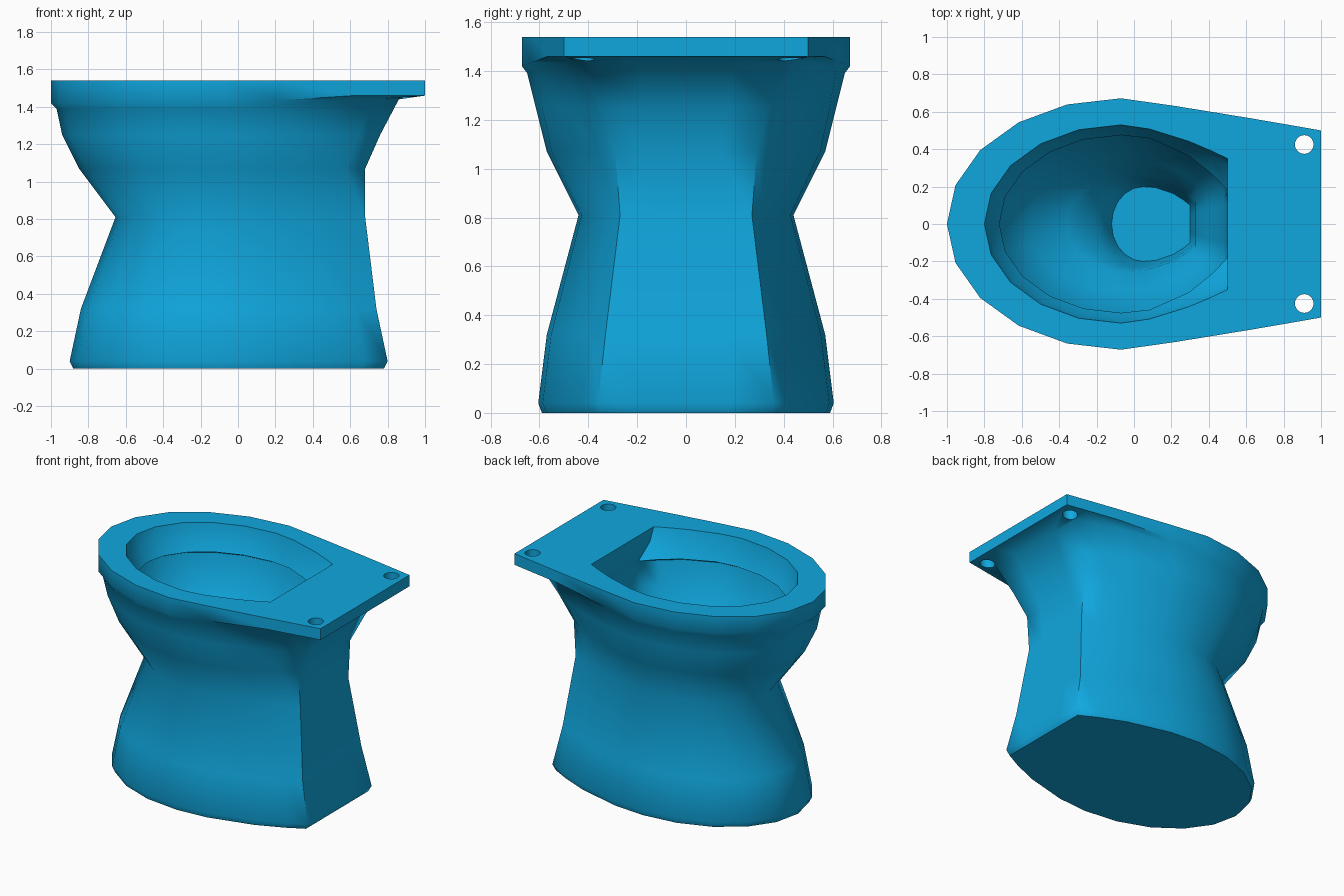
import bpy, bmesh
from math import sin, cos, pi

cube = bpy.data.objects.get("Cube")
if cube:
    bpy.data.objects.remove(cube, do_unlink=True)

# Single glazed colour
glaze = bpy.data.materials.new("blue_glaze")
glaze.use_nodes = True
blue = (0.005, 0.39, 0.74, 1)
glaze.diffuse_color = blue
glaze.node_tree.nodes["Principled BSDF"].inputs["Base Color"].default_value = blue


def outline(front, back, width, corner, power, mid):
    """Egg-shaped outline: elliptical nose towards -x, flat end at +x."""
    half = [(mid - (mid - front) * cos(i * pi / 10), width * sin(i * pi / 10))
            for i in range(6)]
    for t in (0.27, 0.64, 0.86, 1):
        half.append((mid + (back - mid) * t, width - (width - corner) * t ** power))
    half += [(back, corner / 2), (back, 0)]
    return half + [(x, -y) for x, y in half[-2:0:-1]]


# Sections: height, rise at back, front x, back x, half width, back corner y, power, widest x
sections = [
    # Pedestal
    (0.00, 0, -0.88, 0.78, 0.59, 0.35, 2, -0.07),
    (0.04, 0, -0.90, 0.80, 0.605, 0.36, 2, -0.07),
    (0.32, 0, -0.84, 0.74, 0.57, 0.33, 2, -0.07),
    (0.81, 0, -0.655, 0.68, 0.44, 0.27, 2, -0.07),
    # Bowl exterior
    (1.07, 0, -0.85, 0.68, 0.57, 0.29, 2, -0.07),
    (1.25, 0, -0.94, 0.76, 0.615, 0.34, 1.8, -0.07),
    (1.39, 0.05, -0.97, 0.86, 0.65, 0.40, 1.5, -0.07),
    # Rim
    (1.42, 0.04, -1.0, 1.0, 0.672, 0.5, 1.1, -0.07),
    (1.54, 0, -1.0, 1.0, 0.672, 0.5, 1.1, -0.07),
    # Opening and overhanging lip
    (1.54, 0, -0.80, 0.50, 0.53, 0.35, 1.6, -0.07),
    (1.45, 0, -0.775, 0.50, 0.515, 0.31, 1.6, -0.07),
    (1.36, 0, -0.72, 0.50, 0.475, 0.18, 2.2, -0.07),
    (1.34, 0, -0.76, 0.51, 0.51, 0.22, 2.2, -0.07),
    # Bowl interior and well
    (1.18, 0, -0.72, 0.48, 0.48, 0.2, 2.2, -0.07),
    (0.98, 0, -0.57, 0.40, 0.36, 0.16, 2.2, -0.07),
    (0.84, 0, -0.36, 0.33, 0.255, 0.12, 2.2, -0.04),
    (0.76, 0, -0.20, 0.32, 0.235, 0.11, 2.2, 0.0),
    (0.55, 0, -0.12, 0.30, 0.20, 0.10, 2.2, 0.05),
]

bm = bmesh.new()
rings = []
for z, rise, *shape in sections:
    rings.append([bm.verts.new((x, y, z + rise * min(1, max(0, x) / 0.6)))
                  for x, y in outline(*shape)])
for low, high in zip(rings, rings[1:]):
    for i in range(len(low)):
        j = (i + 1) % len(low)
        bm.faces.new((low[i], low[j], high[j], high[i]))
bm.faces.new(rings[0][::-1])
bm.faces.new(rings[-1])
bmesh.ops.recalc_face_normals(bm, faces=bm.faces)
mesh = bpy.data.meshes.new("toilet_bowl")
bm.to_mesh(mesh)
bm.free()
mesh.materials.append(glaze)
bowl = bpy.data.objects.new("toilet_bowl", mesh)
bpy.context.collection.objects.link(bowl)

# Seat bolt holes through the back shelf
for side in (-1, 1):
    bpy.ops.mesh.primitive_cylinder_add(vertices=20, radius=0.05, depth=0.4,
                                        location=(0.91, side * 0.425, 1.5))
    cutter = bpy.context.object
    cutter.name = "bolt_hole_cutter"
    cutter.hide_render = True
    cutter.data.materials.append(glaze)
    bpy.ops.object.select_all(action='DESELECT')
    bowl.select_set(True)
    bpy.context.view_layer.objects.active = bowl
    cut = bowl.modifiers.new("bolt_hole", 'BOOLEAN')
    cut.operation = 'DIFFERENCE'
    cut.solver = 'EXACT'
    cut.object = cutter
    bpy.ops.object.modifier_apply(modifier=cut.name)
    bpy.data.objects.remove(cutter, do_unlink=True)

bpy.ops.object.shade_smooth_by_angle(angle=pi / 3)
